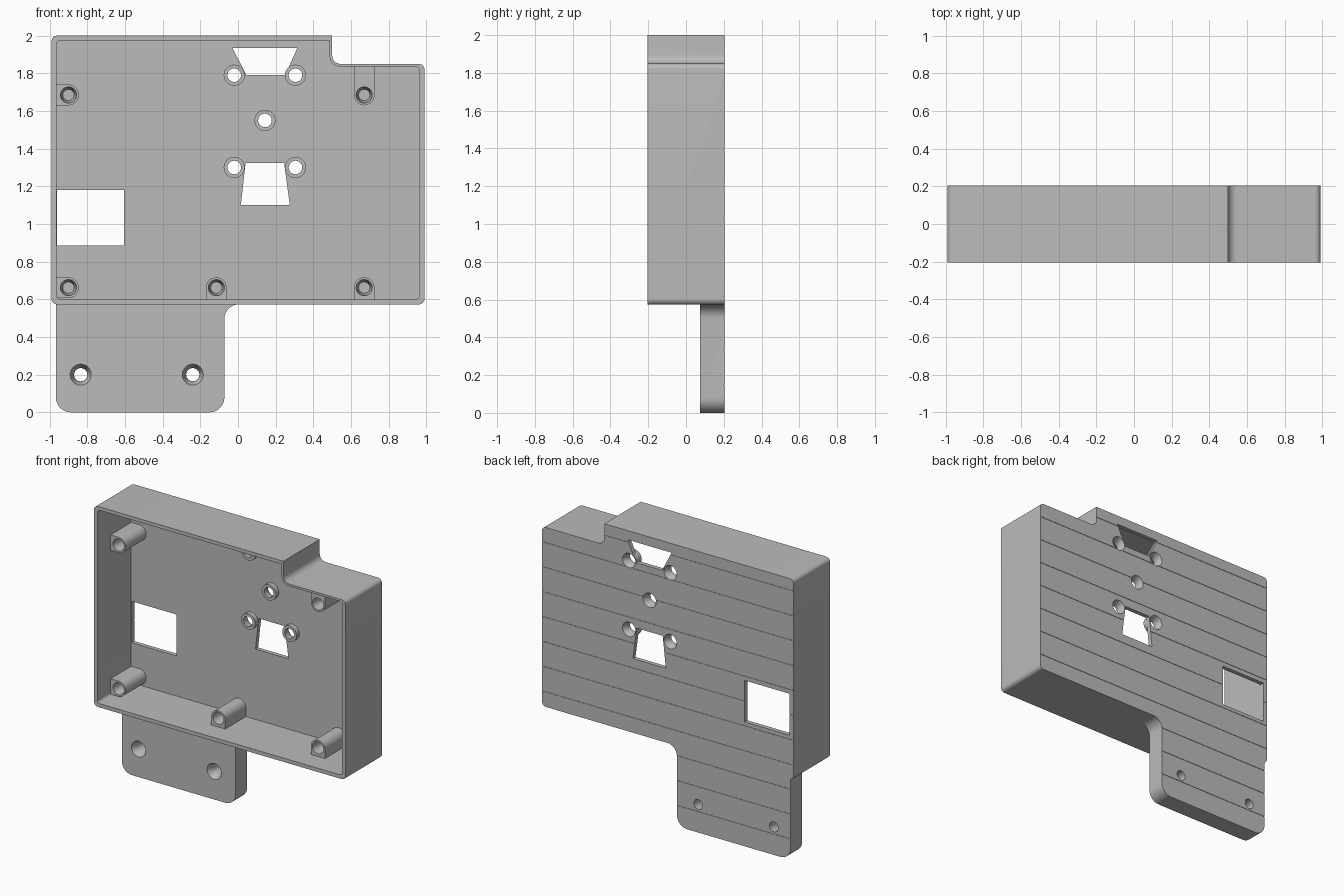
import bpy, bmesh, math
from mathutils import Matrix, Vector

if "Cube" in bpy.data.objects:
    bpy.data.objects.remove(bpy.data.objects["Cube"], do_unlink=True)

FRONT, BACK, FLOOR = -0.205, 0.205, 0.175

grey = bpy.data.materials.new("plain_grey")
grey.use_nodes = True
grey.diffuse_color = (0.5, 0.5, 0.5, 1)
grey.node_tree.nodes["Principled BSDF"].inputs["Base Color"].default_value = (0.5, 0.5, 0.5, 1)


def finish(name, bm):
    bmesh.ops.recalc_face_normals(bm, faces=bm.faces)
    mesh = bpy.data.meshes.new(name)
    bm.to_mesh(mesh)
    bm.free()
    mesh.materials.append(grey)
    obj = bpy.data.objects.new(name, mesh)
    bpy.context.collection.objects.link(obj)
    return obj


def rounded(corners, steps=8):
    """Turn (x, z, radius) corners into an outline with round corners."""
    pts = []
    for i, (x, z, r) in enumerate(corners):
        p = Vector((x, z))
        if not r:
            pts.append(p)
            continue
        a = (Vector(corners[i - 1][:2]) - p).normalized() * r
        b = (Vector(corners[(i + 1) % len(corners)][:2]) - p).normalized() * r
        for k in range(steps + 1):
            t = math.pi / 2 * k / steps
            pts.append(p + a * (1 - math.sin(t)) + b * (1 - math.cos(t)))
    return pts


def prism(name, outline, y0, y1):
    bm = bmesh.new()
    face = bm.faces.new([bm.verts.new((x, y0, z)) for x, z in outline])
    ext = bmesh.ops.extrude_face_region(bm, geom=[face])
    verts = [v for v in ext["geom"] if isinstance(v, bmesh.types.BMVert)]
    bmesh.ops.translate(bm, verts=verts, vec=(0, y1 - y0, 0))
    return finish(name, bm)


def rect(x0, x1, z0, z1):
    return [(x0, z0), (x1, z0), (x1, z1), (x0, z1)]


def cone(name, x, z, r0, y0, r1, y1):
    bm = bmesh.new()
    m = Matrix.Translation((x, (y0 + y1) / 2, z)) @ Matrix.Rotation(-math.pi / 2, 4, "X")
    bmesh.ops.create_cone(bm, cap_ends=True, segments=32, radius1=r0, radius2=r1,
                          depth=y1 - y0, matrix=m)
    return finish(name, bm)


def cut(obj, cutters):
    for c in cutters:
        mod = obj.modifiers.new("cut", "BOOLEAN")
        mod.operation, mod.solver, mod.object = "DIFFERENCE", "EXACT", c
        bpy.context.view_layer.objects.active = obj
        bpy.ops.object.modifier_apply(modifier=mod.name)
        bpy.data.objects.remove(c, do_unlink=True)


def groove(z):
    return prism("groove_cutter", rect(-1.1, 1.1, z - 0.002, z + 0.002), BACK - 0.003, BACK + 0.02)


def boss_drill(x, z):
    return [cone("drill", x, z, 0.036, 0.1, 0.036, 0.3),
            cone("drill", x, z, 0.036, FLOOR - 0.005, 0.052, BACK + 0.002)]


# Stepped open box
shell = prism("case_shell", rounded([
    (-0.99, 0.573, 0.03), (0.99, 0.573, 0.03), (0.99, 1.85, 0.03),
    (0.5, 1.85, 0.045), (0.5, 2.0, 0), (-0.99, 2.0, 0.03)]), FRONT, BACK)
cavity = prism("cavity_cutter", rounded([
    (-0.963, 0.6, 0.02), (0.963, 0.6, 0.02), (0.963, 1.835, 0.02),
    (0.485, 1.835, 0.06), (0.485, 1.975, 0), (-0.963, 1.975, 0.02)]), FRONT - 0.1, FLOOR)

# Openings through the back panel
windows = [rect(-0.96, -0.605, 0.885, 1.18),
           [(-0.03, 1.935), (0.315, 1.935), (0.25, 1.79), (0.045, 1.79)],
           [(0.04, 1.325), (0.245, 1.325), (0.275, 1.1), (0.015, 1.1)]]
cut(shell, [cavity] + [prism("window_cutter", w, 0.1, 0.3) for w in windows])

# Drilled bosses around the openings
boss_spots = [(-0.02, 1.79), (0.305, 1.79), (0.143, 1.55), (-0.02, 1.3), (0.305, 1.3)]
parts = [shell]
for i, (x, z) in enumerate(boss_spots):
    cut(shell, boss_drill(x, z))
    boss = cone(f"boss_{i + 1}", x, z, 0.056, 0.142, 0.056, BACK - 0.001)
    cut(boss, boss_drill(x, z))
    parts.append(boss)

# Screw posts joined to the nearest wall
posts = [("upper_right", -0.9, 1.685, -1, 0, 0.07), ("lower_right", -0.9, 0.662, -1, 0, 0.07),
         ("lower_middle", -0.115, 0.662, 0, -1, 0.07), ("lower_left", 0.67, 0.662, 0, -1, 0.07),
         ("upper_left", 0.67, 1.685, 0, 1, 0.16)]
for name, x, z, dx, dz, reach in posts:
    r = 0.055
    start = math.atan2(dz, dx) + math.pi / 2
    arc = [(x + r * math.cos(start + math.pi * k / 16), z + r * math.sin(start + math.pi * k / 16))
           for k in range(17)]
    foot = [(px + dx * reach, pz + dz * reach) for px, pz in (arc[-1], arc[0])]
    post = prism("screw_post_" + name, arc + foot, -0.058, FLOOR + 0.01)
    cut(post, [cone("drill", x, z, 0.043, -0.06, 0.03, 0.06)])
    parts.append(post)

# Mounting tab below the box, with countersunk holes
tab = prism("mounting_tab", rounded([
    (-0.967, 0, 0.08), (-0.072, 0, 0.08), (-0.072, 0.573, 0.075),
    (0.005, 0.573, 0), (0.005, 0.583, 0), (-0.967, 0.583, 0)]), 0.075, BACK)
for x in (-0.835, -0.24):
    cut(tab, [cone("drill", x, 0.2, 0.035, 0, 0.035, 0.3),
              cone("drill", x, 0.2, 0.057, 0.073, 0.034, 0.125)])
parts.append(tab)

# Hairline grooves across the back
for i in range(11):
    z = 1.92 - 0.177 * i
    cut(tab if z < 0.57 else shell, [groove(z)])

# Smooth round surfaces, keep edges sharp
bpy.ops.object.select_all(action="DESELECT")
for p in parts:
    p.select_set(True)
bpy.context.view_layer.objects.active = shell
bpy.ops.object.shade_smooth_by_angle(angle=math.radians(30))
